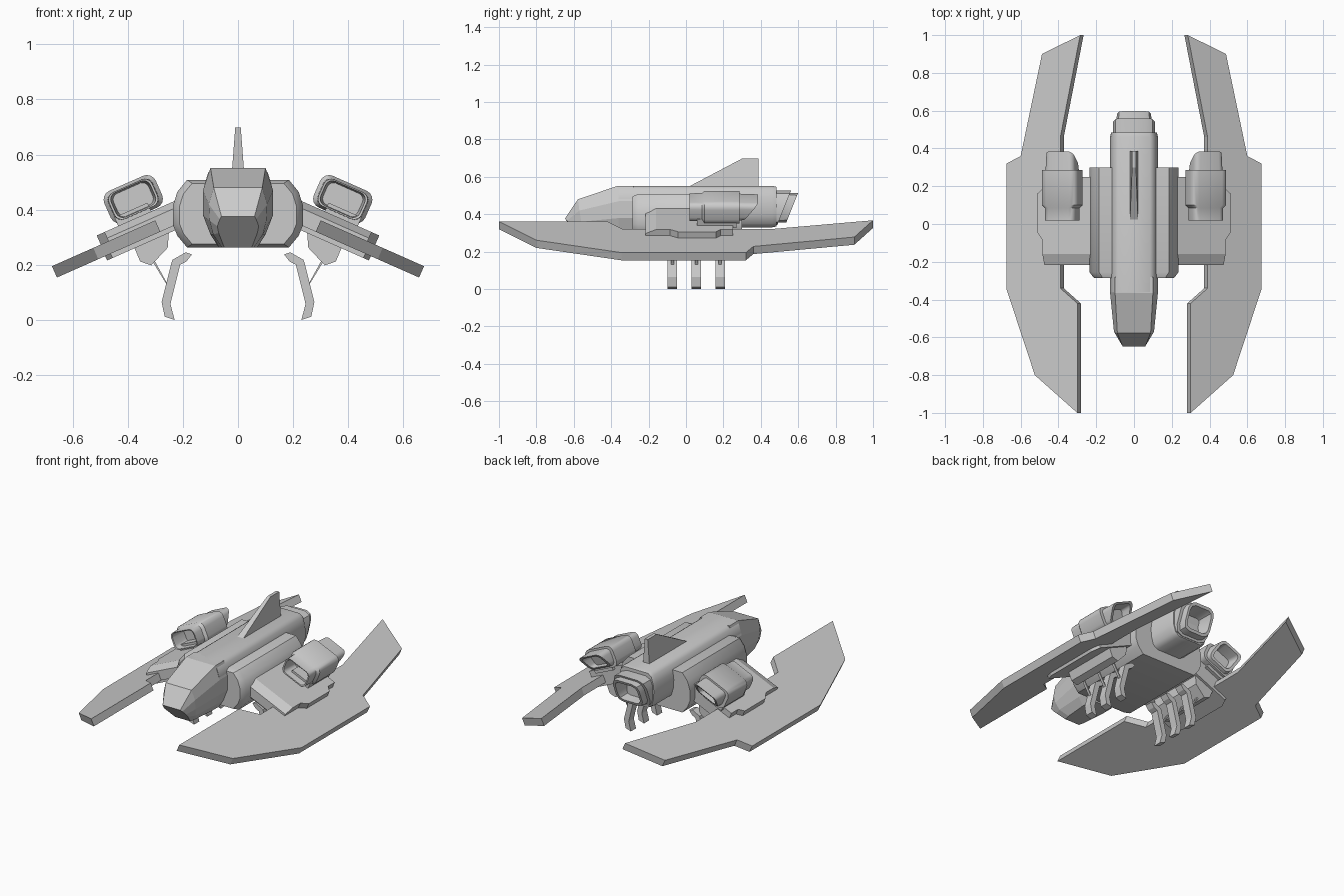
import bpy, bmesh, math

if "Cube" in bpy.data.objects:
    bpy.data.objects.remove(bpy.data.objects["Cube"])

TILT = math.atan(0.443)
C, S = math.cos(TILT), math.sin(TILT)


def finish(name, bm, mirror=False, smooth=None):
    bmesh.ops.recalc_face_normals(bm, faces=bm.faces)
    me = bpy.data.meshes.new(name)
    bm.to_mesh(me)
    bm.free()
    ob = bpy.data.objects.new(name, me)
    bpy.context.collection.objects.link(ob)
    if mirror:
        ob.modifiers.new("mirror", 'MIRROR')
    if smooth:
        bpy.ops.object.select_all(action='DESELECT')
        ob.select_set(True)
        bpy.context.view_layer.objects.active = ob
        bpy.ops.object.shade_smooth_by_angle(angle=math.radians(smooth))
    return ob


def loft(name, rings, mirror=False, smooth=None):
    """Skin a list of equal-length rings and cap both ends."""
    bm = bmesh.new()
    vs = [[bm.verts.new(p) for p in r] for r in rings]
    n = len(vs[0])
    for a, b in zip(vs, vs[1:]):
        for i in range(n):
            j = (i + 1) % n
            bm.faces.new((a[i], a[j], b[j], b[i]))
    bm.faces.new(vs[0])
    bm.faces.new(vs[-1])
    return finish(name, bm, mirror, smooth)


def prism(name, pts, y0, y1):
    return loft(name, [[(x, y, z) for x, z in pts] for y in (y0, y1)], True)


def plane_point(x, y, h):
    """Point at height h above the tilted wing plane."""
    return (x + S * h, y, 0.195 + (0.675 - x) * 0.443 + C * h)


def plate(name, outline, h0, h1):
    return loft(name, [[plane_point(x, y, h) for x, y in outline] for h in (h0, h1)], True)


def both(half):
    return half + [(-p[0],) + tuple(p[1:]) for p in reversed(half)]


def rounded(w, h, r, seg=4):
    pts = []
    for k, (sx, sy) in enumerate(((1, 1), (-1, 1), (-1, -1), (1, -1))):
        for i in range(seg + 1):
            a = math.pi / 2 * (k + i / seg)
            pts.append((sx * (w - r) + r * math.cos(a), sy * (h - r) + r * math.sin(a)))
    return pts


# Crescent side wings
wing = [(.30, -1), (.525, -.80), (.675, -.345), (.675, .32), (.60, .36), (.487, .90),
        (.285, 1), (.39, .46), (.39, -.34), (.30, -.42)]
plate("side_wing", wing, -.045, 0)

# Inner wing panels, upper with a bevelled front edge, and lower
upper = [(.17, -.217), (.47, -.217), (.47, -.085), (.498, -.042),
         (.498, .16), (.47, .185), (.47, .25), (.17, .25)]
top = [(x, max(y, -.16) if y < -.2 else y) for x, y in upper]
loft("inner_wing_panel", [[plane_point(x, y, h) for x, y in o]
     for o, h in ((upper, -.045), (upper, .012), (top, .036))], True)
lower = [(.20, -.20), (.48, -.20), (.50, -.15), (.50, .20), (.48, .25), (.20, .25)]
plate("lower_wing_panel", lower, -.062, -.03)

# Wide hull with chamfered ends
hull = both([(.185, .508), (.22, .465), (.236, .415), (.236, .345), (.22, .305), (.185, .263)])
loft("wide_hull", [[(x * k, y, .385 + (z - .385) * k) for x, z in hull]
     for y, k in ((-.285, .9), (-.255, 1), (.30, 1))], smooth=40)

# Central fuselage
body = both([(.085, .552), (.108, .535), (.122, .49), (.127, .45), (.125, .40), (.11, .35), (.08, .33)])
loft("fuselage", [[(x, y, z) for x, z in body] for y in (-.36, .46)] +
     [[(x * .95, .485, .44 + (z - .44) * .95) for x, z in body]], smooth=40)

# Faceted cockpit nose with undercut chin
loft("cockpit", [
    both([(.1, -.28, .552), (.127, -.28, .47), (.127, -.28, .38), (.1, -.28, .31), (.07, -.28, .263)]),
    both([(.1, -.365, .552), (.127, -.36, .47), (.127, -.36, .38), (.1, -.36, .31), (.07, -.36, .263)]),
    both([(.088, -.578, .48), (.106, -.57, .42), (.103, -.56, .36), (.09, -.54, .31), (.058, -.50, .263)]),
    both([(.060, -.648, .376), (.066, -.637, .365), (.075, -.613, .34), (.07, -.588, .315), (.05, -.537, .263)])])

# Main exhaust, raked and hollow
exhaust = []
for y, w, h, r in ((.40, .112, .092, .05), (.525, .112, .092, .05), (.525, .094, .08, .04),
                   (.568, .090, .078, .04), (.568, .075, .062, .03), (.48, .06, .05, .02)):
    exhaust.append([(a, y + .40 * b, .435 + b) for a, b in rounded(w, h, r, 2)])
loft("main_exhaust", exhaust, smooth=30)

# Tail fin
loft("tail_fin", [
    [(-.022, 0, .54), (.022, 0, .54), (.022, .387, .54), (-.022, .387, .54)],
    [(-.01, .30, .698), (.01, .30, .698), (.01, .387, .698), (-.01, .387, .698)]])

# Engine pods aligned with the wing tilt, open at both ends
pod = []
for y, k, rake in ((.12, .68, 0), (.02, .76, 0), (.018, .84, 0), (.085, .86, 0), (.10, 1, 0), (.285, 1, 0),
                   (.285, .82, 0), (.345, .78, .8), (.345, .62, .8), (.29, .55, .3)):
    pod.append([(.38 + C * a * k + S * b * k, y + rake * b * k, .438 - S * a * k + C * b * k)
                for a, b in rounded(.102, .063, .035)])
loft("engine_pod", pod, True, 35)

# Pod pylons
plate("pod_pylon", [(.30, .06), (.42, .06), (.42, .27), (.30, .27)], .02, .07)

# Claw brackets below the wing
prism("claw_bracket", [(.25, .33), (.255, .262), (.315, .198), (.355, .212), (.375, .26)], -.12, .235)

# Landing claws with thin struts
claw = [(.167, .238), (.190, .245), (.238, .218), (.242, .205), (.277, .065), (.266, .012),
        (.230, 0), (.245, .058), (.210, .200), (.187, .212)]
for i, y in enumerate((-.073, .055, .183)):
    prism(f"landing_claw_{i}", claw, y - .025, y + .025)
    prism(f"claw_strut_{i}", [(.253, .125), (.261, .132), (.318, .225), (.308, .225)], y - .008, y + .008)
